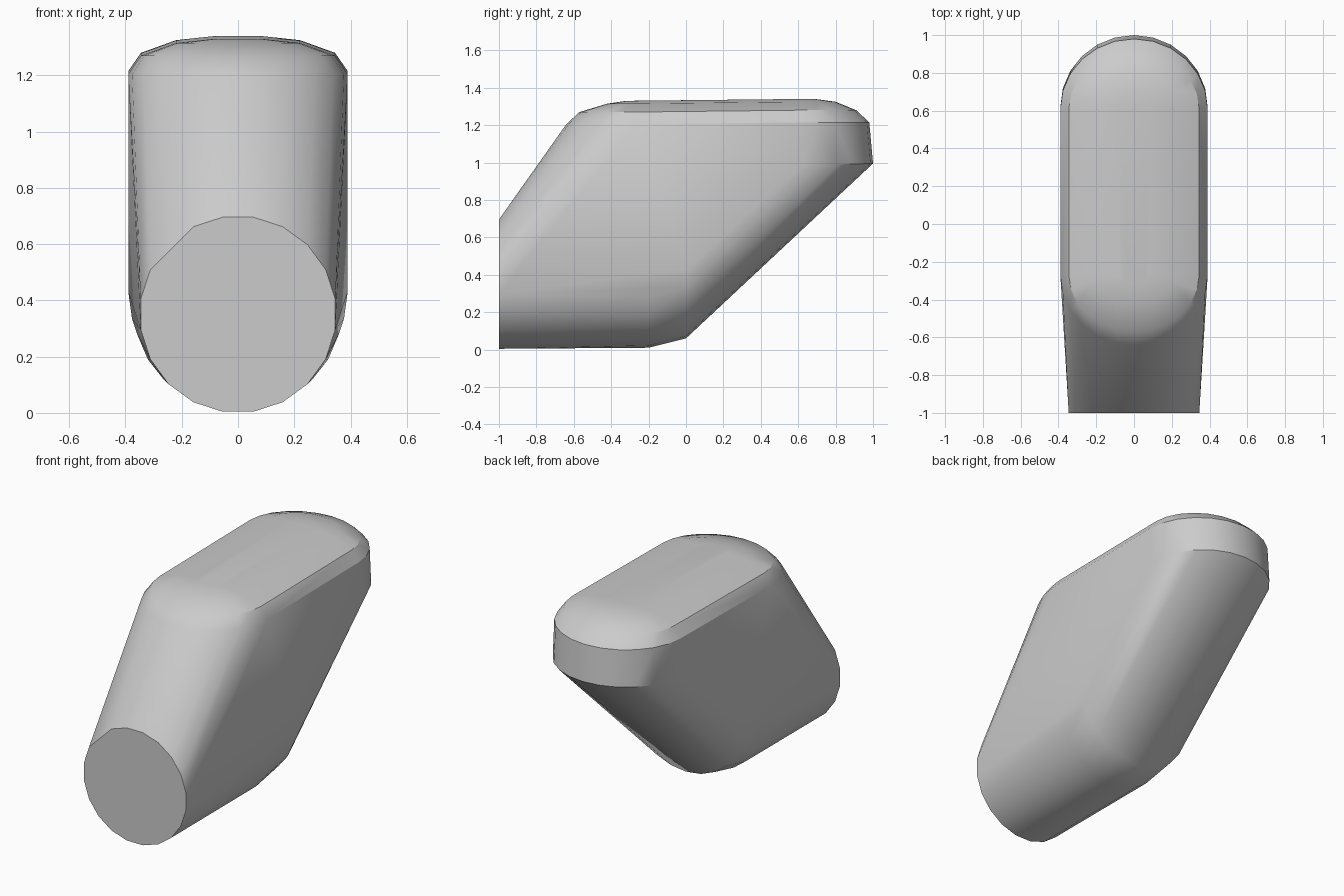
import bpy, bmesh
from math import sin, cos, pi, radians

cube = bpy.data.objects.get("Cube")
if cube:
    bpy.data.objects.remove(cube, do_unlink=True)

grey = bpy.data.materials.new("plain grey")
grey.use_nodes = True
grey.diffuse_color = (0.6, 0.6, 0.6, 1)
grey.node_tree.nodes["Principled BSDF"].inputs["Base Color"].default_value = (0.6, 0.6, 0.6, 1)

points = []
STEPS = 12


def half_arc(fn):
    """Add points for angles from -90 to 90 degrees."""
    for i in range(STEPS + 1):
        t = pi * (i / STEPS - 0.5)
        points.append(fn(sin(t), cos(t)))


# Flat round front end, with one corner cut off at the upper right
for i in range(20):
    if i != 17:
        a = radians(9 + 18 * i)
        points.append((0.35 * sin(a), -1, 0.35 + 0.35 * cos(a)))

# Rounded belly, bending up into the sloping back
half_arc(lambda s, c: (0.37 * s, -0.2, 0.01 + 0.36 * (1 - c)))
half_arc(lambda s, c: (0.39 * s, 0, 0.06 + 0.37 * (1 - c)))

# Sharp rim at the top of the sloping back
half_arc(lambda s, c: (0.39 * s, 0.62 + 0.38 * c, 0.985 + 0.01 * c))

# Domed pill-shaped top: half width, front reach, back reach, height
for w, front, back, z in ((0.39, 0.37, 0.37, 1.21), (0.345, 0.30, 0.30, 1.275),
                          (0.22, 0.15, 0.19, 1.32), (0.08, 0.05, 0.08, 1.335)):
    half_arc(lambda s, c: (w * s, -0.27 - front * c, z - 0.005))
    half_arc(lambda s, c: (w * s, 0.61 + back * c, z + 0.005))

# Skin the outline loops into one solid body
bm = bmesh.new()
for p in points:
    bm.verts.new(p)
bmesh.ops.remove_doubles(bm, verts=bm.verts[:], dist=0.001)
hull = bmesh.ops.convex_hull(bm, input=bm.verts[:])
loose = {g for g in hull["geom_interior"] + hull["geom_unused"]
         if isinstance(g, bmesh.types.BMVert)}
bmesh.ops.delete(bm, geom=list(loose), context="VERTS")
bmesh.ops.dissolve_limit(bm, angle_limit=radians(0.5), verts=bm.verts[:], edges=bm.edges[:])
bmesh.ops.recalc_face_normals(bm, faces=bm.faces[:])

mesh = bpy.data.meshes.new("body")
bm.to_mesh(mesh)
bm.free()
mesh.materials.append(grey)
body = bpy.data.objects.new("body", mesh)
bpy.context.collection.objects.link(body)

bpy.ops.object.select_all(action="DESELECT")
body.select_set(True)
bpy.context.view_layer.objects.active = body
bpy.ops.object.shade_smooth_by_angle(angle=radians(31))
